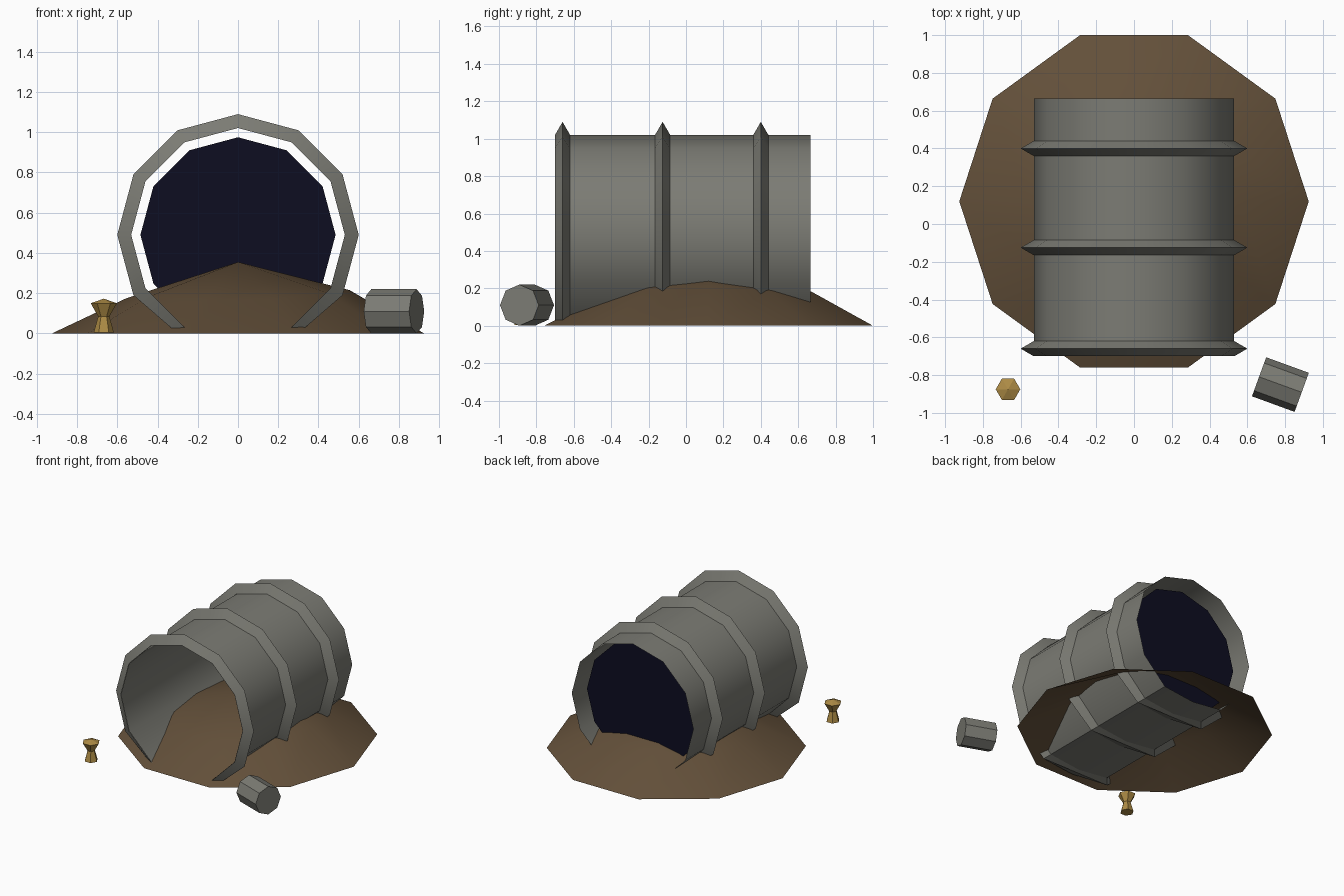
import bpy
import bmesh
from math import sin, cos, pi, radians
from mathutils import Matrix

cube = bpy.data.objects.get("Cube")
if cube:
    bpy.data.objects.remove(cube, do_unlink=True)


def material(name, r, g, b):
    mat = bpy.data.materials.new(name)
    mat.use_nodes = True
    mat.diffuse_color = (r, g, b, 1)
    mat.node_tree.nodes["Principled BSDF"].inputs["Base Color"].default_value = (r, g, b, 1)
    return mat


concrete = material("concrete grey", 0.2, 0.2, 0.175)
earth = material("earth brown", 0.125, 0.08, 0.042)
darkness = material("midnight blue", 0.004, 0.004, 0.015)
gold = material("old gold", 0.42, 0.26, 0.06)


def finish(bm, name, mat, smooth=None):
    mesh = bpy.data.meshes.new(name)
    bm.to_mesh(mesh)
    bm.free()
    mesh.materials.append(mat)
    obj = bpy.data.objects.new(name, mesh)
    bpy.context.collection.objects.link(obj)
    if smooth:
        bpy.ops.object.select_all(action="DESELECT")
        obj.select_set(True)
        bpy.context.view_layer.objects.active = obj
        bpy.ops.object.shade_smooth_by_angle(angle=radians(smooth))
    return obj


def bridge(bm, a, b):
    n = len(a)
    for i in range(n):
        j = (i + 1) % n
        bm.faces.new((a[i], a[j], b[j], b[i]))


AXIS_Z = 0.49
SIDES = 12


def hoop(bm, radius, y):
    # Circle across the pipe axis, flattened where it meets the ground
    loop = []
    for i in range(SIDES):
        a = 2 * pi * i / SIDES
        z = max(AXIS_Z + radius * cos(a), 0)
        loop.append(bm.verts.new((radius * sin(a), y, z)))
    return loop


def tunnel_part(name, profile, mat, smooth):
    bm = bmesh.new()
    loops = [hoop(bm, r, y) for r, y in profile]
    for a, b in zip(loops, loops[1:]):
        bridge(bm, a, b)
    return finish(bm, name, mat, smooth)


# Open pipe with three pointed ribs
tunnel_part("pipe_wall", [(0.53, -0.7), (0.53, 0.665)], concrete, 35)
for label, y in (("front", -0.66), ("middle", -0.125), ("rear", 0.4)):
    tunnel_part(label + "_rib", [(0.531, y - 0.04), (0.6, y), (0.531, y + 0.04)], concrete, 35)

# Dark panel closing the far end
bm = bmesh.new()
bm.faces.new(hoop(bm, 0.485, 0.54))
finish(bm, "dark_panel", darkness)

# Uneven earth mound, open underneath
bm = bmesh.new()
heights = (0.215, 0.185, 0.195, 0.195, 0.19, 0.175, 0.18, 0.17, 0.17, 0.2)


def mound_loop(radius, levels):
    return [bm.verts.new((radius * cos(i * pi / 5), 0.12 + radius * sin(i * pi / 5), z))
            for i, z in enumerate(levels)]


foot = mound_loop(0.925, [0] * 10)
slope = mound_loop(0.555, heights)
peak = bm.verts.new((0, 0.12, 0.355))
bridge(bm, foot, slope)
for i in range(10):
    bm.faces.new((slope[i], slope[(i + 1) % 10], peak))
finish(bm, "earth_mound", earth, 35)

# Fallen eight-sided drum
bm = bmesh.new()
bmesh.ops.create_cone(bm, cap_ends=True, segments=8, radius1=0.11, radius2=0.11, depth=0.24)
drum = finish(bm, "drum", concrete)
drum.matrix_world = (Matrix.Translation((0.775, -0.85, 0.11))
                     @ Matrix.Rotation(radians(-20), 4, "Z")
                     @ Matrix.Rotation(pi / 2, 4, "Y"))

# Waisted six-sided goblet with a low pointed top
bm = bmesh.new()
rings = []
for r, z in ((0.05, 0.005), (0.028, 0.085), (0.065, 0.15)):
    rings.append([bm.verts.new((r * cos(i * pi / 3), r * sin(i * pi / 3), z)) for i in range(6)])
for a, b in zip(rings, rings[1:]):
    bridge(bm, a, b)
bm.faces.new(reversed(rings[0]))
tip = bm.verts.new((0, 0, 0.173))
for i in range(6):
    bm.faces.new((rings[-1][i], rings[-1][(i + 1) % 6], tip))
goblet = finish(bm, "goblet", gold)
goblet.location = (-0.667, -0.875, 0)
